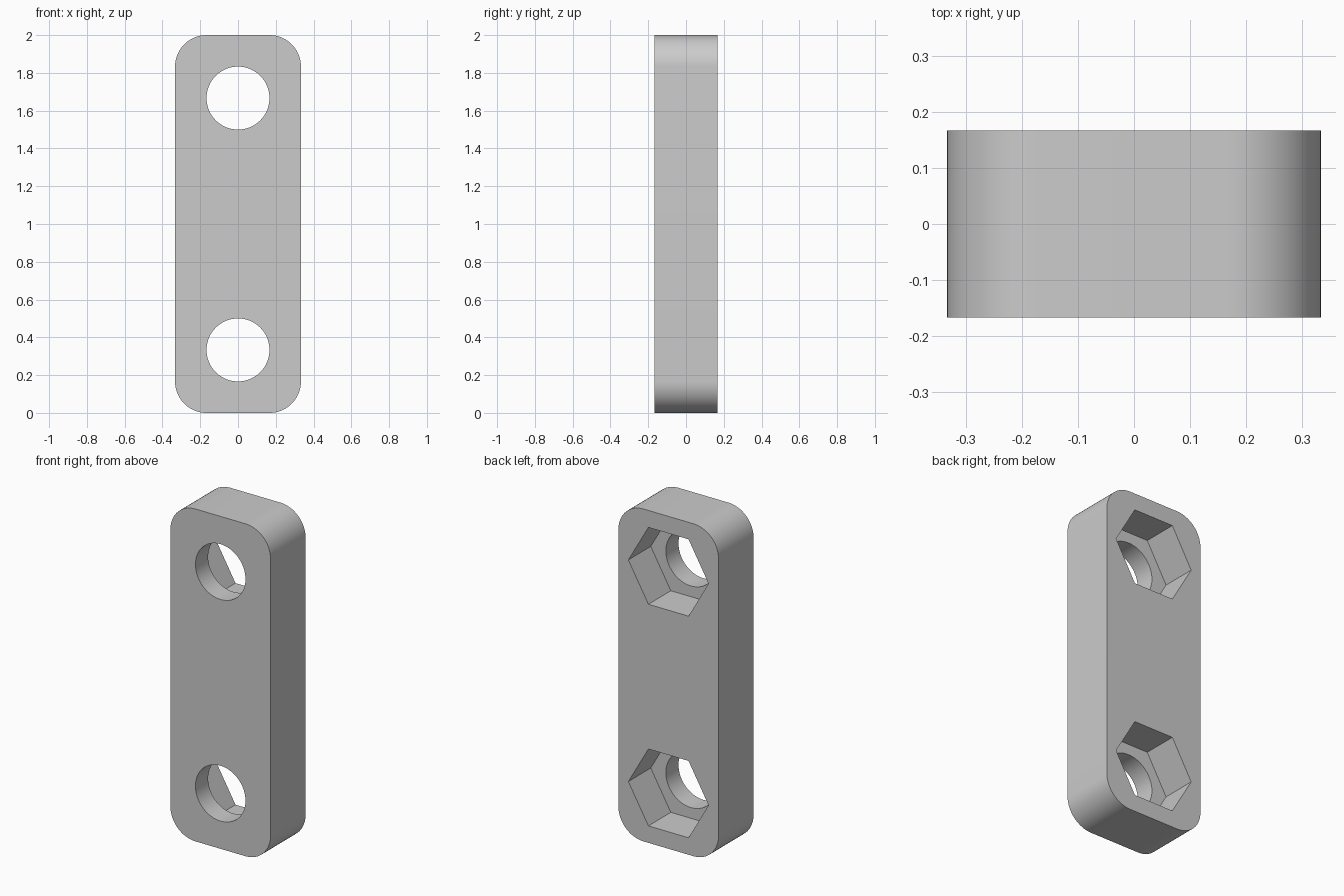
import bpy
import bmesh
from math import pi
from mathutils import Matrix

if "Cube" in bpy.data.objects:
    bpy.data.objects.remove(bpy.data.objects["Cube"], do_unlink=True)

WIDTH, HEIGHT, DEPTH = 2 / 3, 2.0, 1 / 3
RADIUS = 1 / 6           # corner and bolt hole radius
HEX_RADIUS = 0.267
POCKET_DEPTH = 0.213
HOLE_HEIGHTS = (1 / 3, 5 / 3)

grey = bpy.data.materials.new("light grey")
grey.use_nodes = True
grey.diffuse_color = (0.6, 0.6, 0.6, 1)
grey.node_tree.nodes["Principled BSDF"].inputs["Base Color"].default_value = grey.diffuse_color


def add_object(name, bm):
    mesh = bpy.data.meshes.new(name)
    bm.to_mesh(mesh)
    bm.free()
    obj = bpy.data.objects.new(name, mesh)
    mesh.materials.append(grey)
    bpy.context.collection.objects.link(obj)
    return obj


def prism(name, sides, radius, y_min, y_max, z):
    """Prism along y, with its first corner on the x axis."""
    bpy.ops.mesh.primitive_cylinder_add(vertices=sides, radius=radius, depth=y_max - y_min)
    obj = bpy.context.object
    obj.name = name
    turn = Matrix.Rotation(pi / 2, 4, "X") @ Matrix.Rotation(pi / 2, 4, "Z")
    obj.data.transform(Matrix.Translation((0, (y_min + y_max) / 2, z)) @ turn)
    obj.data.materials.append(grey)
    obj.hide_render = True
    return obj


# Plate with rounded corners
bm = bmesh.new()
bmesh.ops.create_cube(bm, size=1)
bmesh.ops.scale(bm, vec=(WIDTH, DEPTH, HEIGHT), verts=bm.verts)
bmesh.ops.translate(bm, vec=(0, 0, HEIGHT / 2), verts=bm.verts)
corners = [e for e in bm.edges if abs(e.verts[0].co.y - e.verts[1].co.y) > 0.1]
bmesh.ops.bevel(bm, geom=corners, offset=RADIUS, offset_type="OFFSET",
                segments=16, profile=0.5, affect="EDGES")
plate = add_object("link_plate", bm)

# Round through holes, with hexagonal nut pockets at the back
for z in HOLE_HEIGHTS:
    cutters = (
        prism("bolt_hole_cutter", 64, RADIUS, -DEPTH, DEPTH, z),
        prism("nut_pocket_cutter", 6, HEX_RADIUS, DEPTH / 2 - POCKET_DEPTH, DEPTH, z),
    )
    for cutter in cutters:
        bpy.ops.object.select_all(action="DESELECT")
        plate.select_set(True)
        bpy.context.view_layer.objects.active = plate
        cut = plate.modifiers.new("cut", "BOOLEAN")
        cut.operation = "DIFFERENCE"
        cut.solver = "EXACT"
        cut.object = cutter
        bpy.ops.object.modifier_apply(modifier=cut.name)
        bpy.data.objects.remove(cutter, do_unlink=True)

bpy.ops.object.shade_smooth_by_angle(angle=pi / 6)
